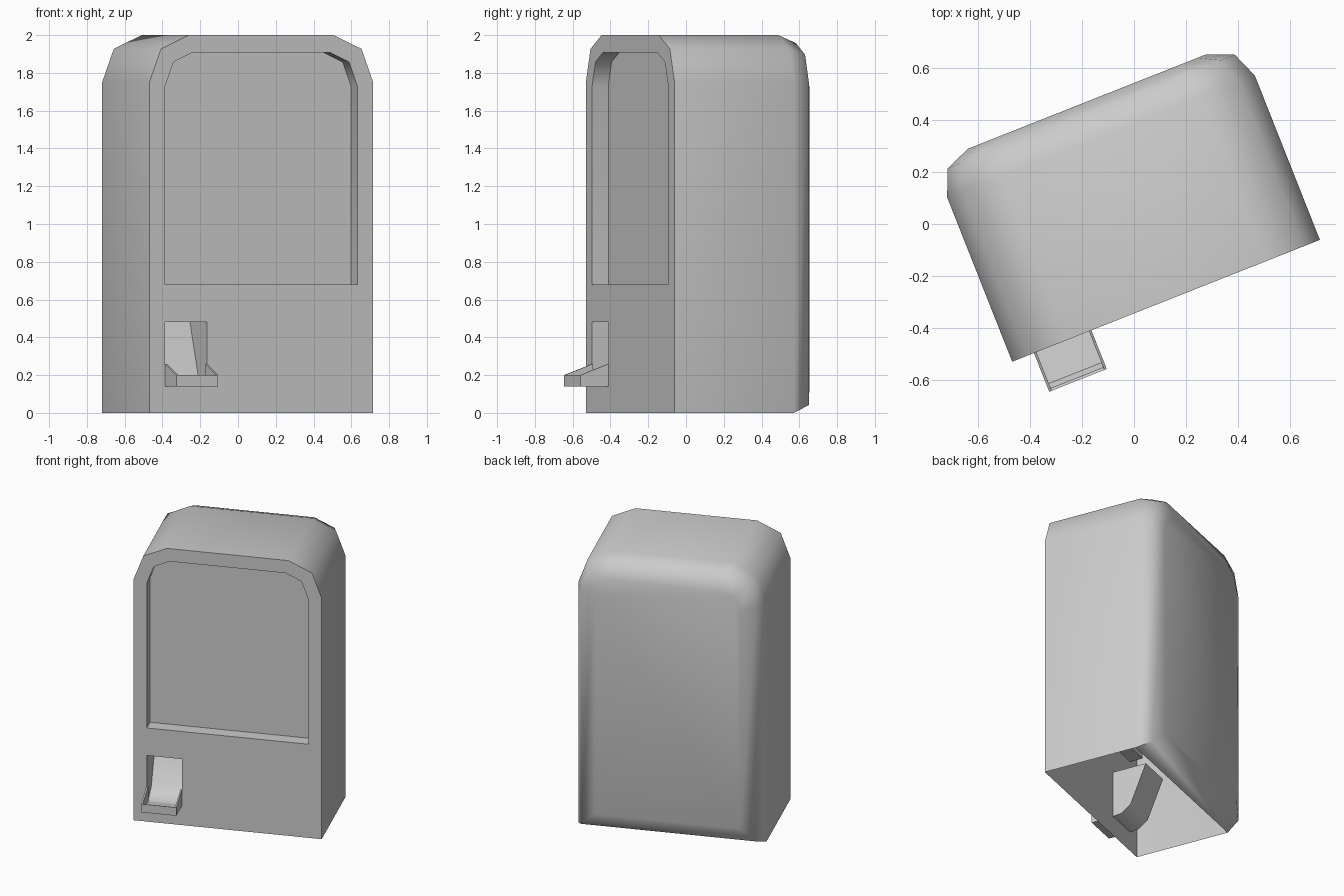
import bpy, bmesh, math
from mathutils import Vector

if "Cube" in bpy.data.objects:
    bpy.data.objects.remove(bpy.data.objects["Cube"])

ANGLE = math.radians(21.6)          # whole cabinet is turned about z
LOC = (0.0056, 0.002, 0)
W, FRONT = 0.637, -0.32             # half width, front plane


def inset(pts, d):
    """Mitred inward offset of a convex anticlockwise outline."""
    out = []
    n = len(pts)
    for i in range(n):
        a, b, c = (Vector(pts[j % n]) for j in (i - 1, i, i + 1))
        e1, e2 = (b - a).normalized(), (c - b).normalized()
        n1, n2 = Vector((-e1.y, e1.x)), Vector((-e2.y, e2.x))
        out.append(tuple(b + (n1 + n2) * d / (1 + n1.dot(n2))))
    return out


def ring(bm, pts, y):
    return [bm.verts.new((x, y, z)) for x, z in pts]


def bridge(bm, r0, r1, skip=()):
    n = len(r0)
    for i in range(n):
        if i not in skip:
            j = (i + 1) % n
            bm.faces.new((r0[i], r0[j], r1[j], r1[i]))


def loop_edges(bm, r):
    res = []
    for i in range(len(r)):
        pair = (r[i - 1], r[i])
        res.append(bm.edges.get(pair) or bm.edges.new(pair))
    return res


def finish(bm, name, angle):
    bmesh.ops.recalc_face_normals(bm, faces=bm.faces[:])
    me = bpy.data.meshes.new(name)
    bm.to_mesh(me)
    bm.free()
    ob = bpy.data.objects.new(name, me)
    bpy.context.collection.objects.link(ob)
    ob.rotation_euler.z = ANGLE
    ob.location = LOC
    bpy.ops.object.select_all(action='DESELECT')
    ob.select_set(True)
    bpy.context.view_layer.objects.active = ob
    bpy.ops.object.shade_smooth_by_angle(angle=math.radians(angle))
    return ob


# cabinet shell, open underneath, with rounded back rim
half = [(W, 0), (W, 1.75), (W - 0.066, 1.927), (W - 0.225, 2.0)]
outline = half + [(-x, z) for x, z in reversed(half)]
bm = bmesh.new()
rings = [ring(bm, outline, FRONT), ring(bm, outline, 0.36),
         ring(bm, inset(outline, 0.042), 0.463),
         ring(bm, inset(outline, 0.144), 0.505)]
bridge(bm, rings[0], rings[1], skip=(7,))
bridge(bm, rings[1], rings[2])
bridge(bm, rings[2], rings[3])
bm.faces.new(rings[3])

# window recess
win = [(x, max(z - 0.003, 0.68)) for x, z in inset(outline, 0.09)]
w0, w1 = ring(bm, win, FRONT), ring(bm, win, FRONT + 0.092)
bridge(bm, w0, w1)
bm.faces.new(w1)

# delivery niche: side profile (depth, height) swept across its width
U0, U1 = -0.547, -0.309
niche = [(0, 0.48), (0.245, 0.48), (0.13, 0.20), (0.06, 0.15), (0, 0.145)]
left, right = ([bm.verts.new((u, FRONT + d, z)) for d, z in niche]
               for u in (U0, U1))
bridge(bm, left, right, skip=(4,))
bm.faces.new(left)
bm.faces.new(right)
mouth = [left[0], right[0], right[4], left[4]]

# front panel around both openings
edges = [e for r in (rings[0], w0, mouth) for e in loop_edges(bm, r)]
bmesh.ops.triangle_fill(bm, edges=edges, use_beauty=True, normal=(0, -1, 0))
finish(bm, "cabinet", 60)

# delivery tray: thin side plates and a floor with a lip
bm = bmesh.new()


def prism(profile, u0, u1):
    a, b = ([bm.verts.new((u, FRONT + d, z)) for d, z in profile]
            for u in (u0, u1))
    bridge(bm, a, b)
    bm.faces.new(a)
    bm.faces.new(b)


plate = [(0, 0.14), (0, 0.26), (-0.16, 0.20), (-0.16, 0.14)]
floor = [(0, 0.14), (0, 0.147), (-0.13, 0.165), (-0.15, 0.197),
         (-0.16, 0.20), (-0.16, 0.14)]
T = 0.01
prism(plate, U0, U0 + T)
prism(plate, U1 - T, U1)
prism(floor, U0 + T, U1 - T)
finish(bm, "delivery_tray", 30)
